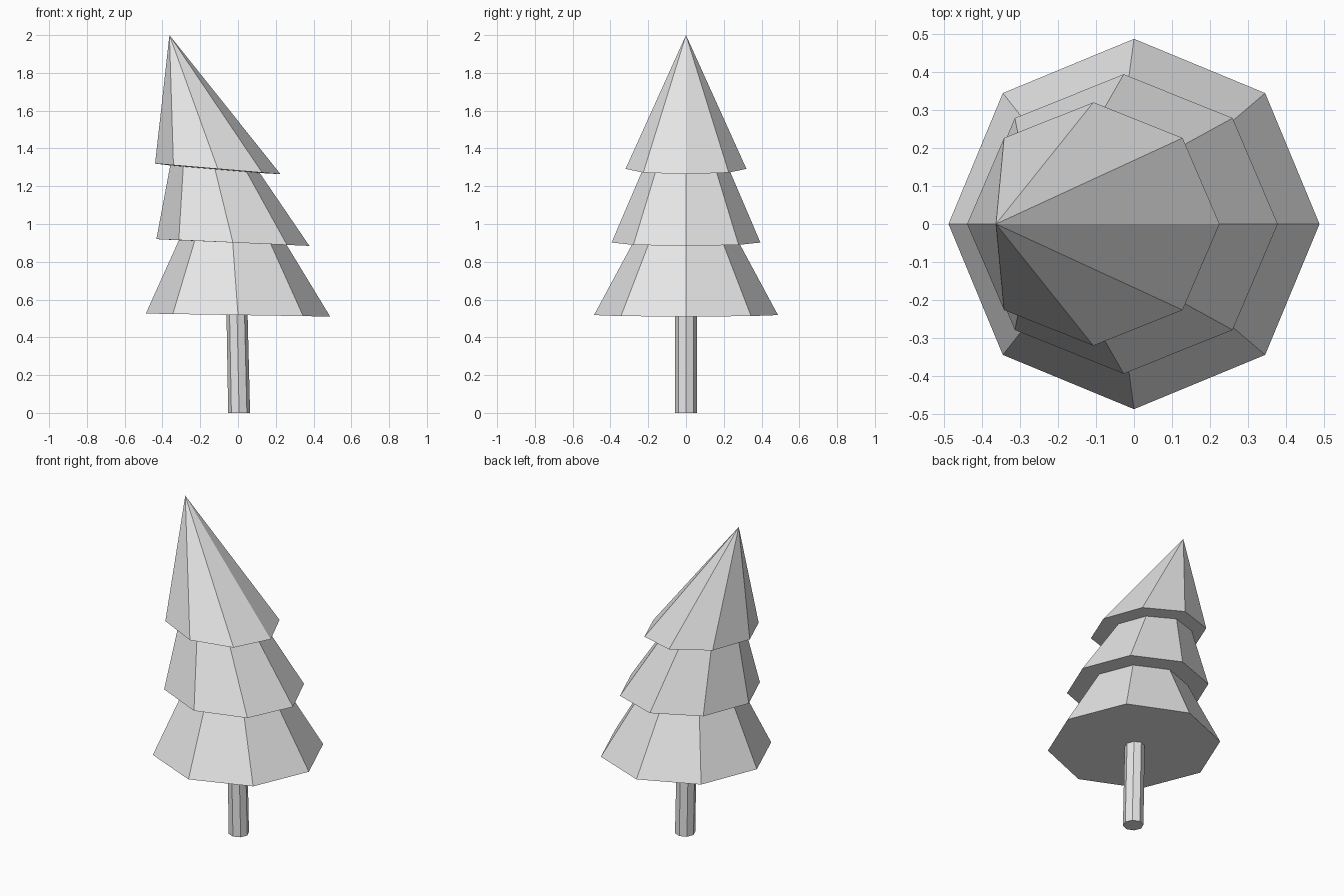
import bpy, bmesh
from math import cos, sin, tau

SIDES = 8

cube = bpy.data.objects.get("Cube")
if cube:
    bpy.data.objects.remove(cube, do_unlink=True)

grey = bpy.data.materials.new("light_grey")
grey.use_nodes = True
colour = (0.8, 0.8, 0.8, 1)
grey.diffuse_color = colour
grey.node_tree.nodes["Principled BSDF"].inputs["Base Color"].default_value = colour


def loft(name, rings, apex=None):
    """Join octagonal rings (centre x, z, x radius, y radius, z drop towards +x)."""
    bm = bmesh.new()
    loops = []
    for cx, z, rx, ry, drop in rings:
        loops.append([bm.verts.new((cx + rx * cos(a), ry * sin(a), z - drop * cos(a)))
                      for a in (tau * i / SIDES for i in range(SIDES))])
    bm.faces.new(loops[0][::-1])
    for low, high in zip(loops, loops[1:]):
        for i in range(SIDES):
            j = (i + 1) % SIDES
            bm.faces.new((low[i], low[j], high[j], high[i]))
    if apex:
        tip = bm.verts.new(apex)
        for i in range(SIDES):
            bm.faces.new((loops[-1][i], loops[-1][(i + 1) % SIDES], tip))
    else:
        bm.faces.new(loops[-1])
    bmesh.ops.recalc_face_normals(bm, faces=bm.faces)
    mesh = bpy.data.meshes.new(name)
    bm.to_mesh(mesh)
    bm.free()
    mesh.materials.append(grey)
    obj = bpy.data.objects.new(name, mesh)
    bpy.context.collection.objects.link(obj)


# Slightly leaning trunk
loft("trunk", [(0.006, 0, 0.058, 0.058, 0), (-0.005, 0.518, 0.056, 0.058, 0.001)])

# Leaning foliage: three skirts joined by narrow ledges, ending in a tip
loft("foliage", [
    (0, 0.518, 0.488, 0.487, 0.008),
    (-0.028, 0.902, 0.285, 0.28, 0.012),
    (-0.027, 0.902, 0.405, 0.394, 0.018),
    (-0.122, 1.29, 0.237, 0.228, 0.02),
    (-0.107, 1.292, 0.332, 0.32, 0.028),
], apex=(-0.363, 0, 2))
